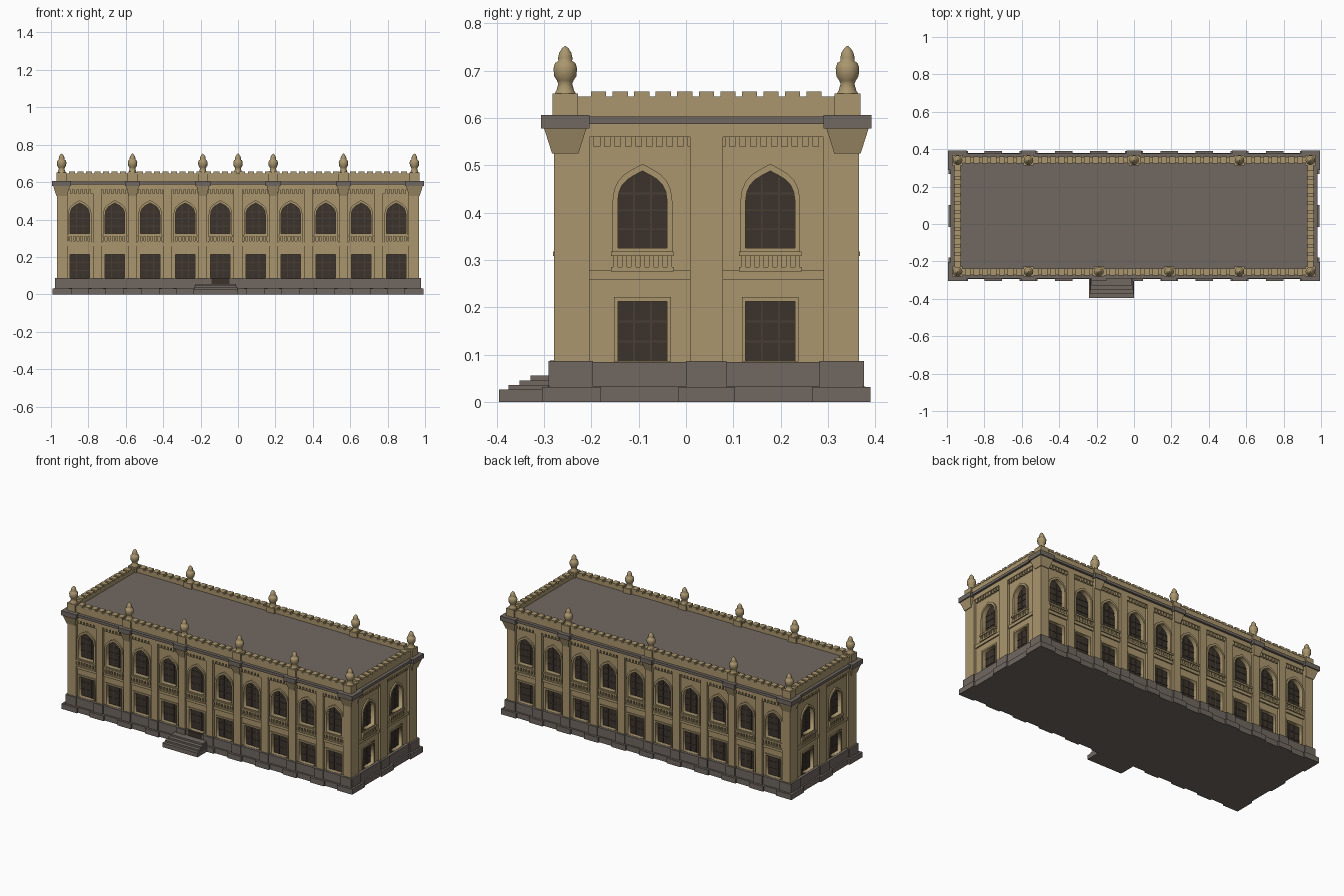
import bpy, bmesh, math
from mathutils import Matrix, Vector

if "Cube" in bpy.data.objects:
    bpy.data.objects.remove(bpy.data.objects["Cube"])

HX, HY, CY = 0.967, 0.322, 0.043      # half sizes of the building and its y centre
PITCH = 0.188                         # spacing of the bays on the long sides


def material(name, rgb):
    m = bpy.data.materials.new(name)
    m.diffuse_color = (*rgb, 1)
    m.use_nodes = True
    m.node_tree.nodes["Principled BSDF"].inputs["Base Color"].default_value = m.diffuse_color
    return m


TAN = material("sandstone", (0.40, 0.305, 0.155))
GREY = material("grey stone", (0.165, 0.138, 0.120))
DARK = material("dark glass", (0.045, 0.033, 0.025))
BROWN = material("window bars", (0.065, 0.049, 0.036))

parts = {}


def part(name, mat):
    if name not in parts:
        parts[name] = (bmesh.new(), mat)
    return parts[name][0]


def box(bm, M, u0, u1, v0, v1, w0, w1):
    S = Matrix.Diagonal((u1 - u0, v1 - v0, w1 - w0, 1))
    T = Matrix.Translation(((u0 + u1) / 2, (v0 + v1) / 2, (w0 + w1) / 2))
    return bmesh.ops.create_cube(bm, size=1, matrix=M @ T @ S)["verts"]


def slab_mesh(loops, thick):
    """Flat plate with holes: first loop is the outline, the others are cut out."""
    cu = bpy.data.curves.new("slab", 'CURVE')
    cu.dimensions, cu.fill_mode, cu.extrude = '2D', 'BOTH', thick / 2
    for pts in loops:
        sp = cu.splines.new('POLY')
        sp.points.add(len(pts) - 1)
        for p, (x, y) in zip(sp.points, pts):
            p.co = (x, y, 0, 1)
        sp.use_cyclic_u = True
    ob = bpy.data.objects.new("slab", cu)
    bpy.context.collection.objects.link(ob)
    dg = bpy.context.evaluated_depsgraph_get()
    me = bpy.data.meshes.new_from_object(ob.evaluated_get(dg))
    bpy.data.objects.remove(ob)
    bpy.data.curves.remove(cu)
    return me


def add_mesh(bm, me, M):
    n = len(bm.verts)
    bm.from_mesh(me)
    bm.verts.ensure_lookup_table()
    bmesh.ops.transform(bm, matrix=M, verts=bm.verts[n:])


def rect(u, a, v0, v1):
    return [(u - a, v0), (u + a, v0), (u + a, v1), (u - a, v1)]


def arch(u, a, v0, spring, top):
    """Pointed window with rounded shoulders."""
    h = top - spring
    side = [(1, 0), (0.95, 0.3), (0.82, 0.53), (0.6, 0.72), (0.32, 0.86), (0, 1)]
    right = [(u + a * x, spring + h * y) for x, y in side]
    left = [(u - a * x, spring + h * y) for x, y in reversed(side[:-1])]
    return [(u - a, v0), (u + a, v0)] + right + left


A = 0.052                              # half width of a window
ARCH_FRAME = slab_mesh([arch(0, A + 0.011, 0.318, 0.425, 0.503), arch(0, A, 0.325, 0.425, 0.488)], 0.022)
LOW_FRAME = slab_mesh([rect(0, A + 0.008, 0.086, 0.222), rect(0, A, 0.087, 0.212)], 0.018)


def facade(right, out, half, dist, bays, pilasters, corner, piers, long_side):
    up = Vector((0, 0, 1))
    M = Matrix((right, up, out)).transposed().to_4x4()
    M.translation = Vector((0, CY, 0)) + Vector(out) * dist

    # wall plate pierced by the windows
    e = half - 0.015
    holes = [rect(b, A, 0.087, 0.212) for b in bays] + [arch(b, A, 0.325, 0.425, 0.488) for b in bays]
    wall = slab_mesh([[(-e, 0.03), (e, 0.03), (e, 0.59), (-e, 0.59)]] + holes, 0.02)
    add_mesh(part("walls", TAN), wall, M @ Matrix.Translation((0, 0, -0.025)))

    for b in bays:
        # window surrounds and glazing bars
        frames = part("window_surrounds", TAN)
        add_mesh(frames, ARCH_FRAME, M @ Matrix.Translation((b, 0, -0.017)))
        add_mesh(frames, LOW_FRAME, M @ Matrix.Translation((b, 0, -0.019)))
        bars = part("window_bars", BROWN)
        for v in (0.128, 0.17, 0.365, 0.405, 0.44):
            box(bars, M, b - A, b + A, v - 0.002, v + 0.002, -0.036, -0.031)
        for u in (b - 0.018, b + 0.018):
            for v0, v1 in ((0.087, 0.212), (0.325, 0.475)):
                box(bars, M, u - 0.002, u + 0.002, v0, v1, -0.036, -0.031)
        # small balustrade beneath each arched window
        bal = part("balustrades", TAN)
        box(bal, M, b - 0.066, b + 0.066, 0.308, 0.318, -0.02, 0.002)
        box(bal, M, b - 0.066, b + 0.066, 0.276, 0.285, -0.02, 0.0)
        for i in range(7):
            u = b + (i - 3) * 0.019
            box(bal, M, u - 0.005, u + 0.005, 0.283, 0.31, -0.018, -0.003)

    # bands across the wall
    bands = part("wall_bands", TAN)
    box(bands, M, -e, e, 0.258, 0.278, -0.02, -0.007)
    box(bands, M, -half, half, 0.56, 0.588, -0.03, 0)
    # dentils under the frieze
    dent = part("dentils", TAN)
    n = int((half - corner) / 0.011)
    for i in range(n):
        u = (i - (n - 1) / 2) * 0.022
        box(dent, M, u - 0.007, u + 0.007, 0.54, 0.562, -0.02, -0.004)

    # pilasters with stepped feet
    pil, feet = part("pilasters", TAN), part("plinth_blocks", GREY)
    cols = [(p, w / 2) for p, w in pilasters] + [(s * (half - corner / 2), corner / 2) for s in (-1, 1)]
    for u, a in cols:
        box(pil, M, u - a, u + a, 0.06, 0.575, -0.025, 0)
        box(feet, M, u - a - 0.008, u + a + 0.008, 0, 0.087, -0.03, 0.011)
        box(feet, M, u - a - 0.024, u + a + 0.024, 0, 0.032, -0.03, 0.025)

    # finial piers: cornice block, tapered corbel, pedestal and finial
    ends = [s * (half - 0.024) for s in (-1, 1)] if long_side else []
    for u in list(piers) + ends:
        a = 0.051 if u in ends else 0.04
        w0, w1 = -0.075, 0.027
        box(part("cornice_blocks", GREY), M, u - a, u + a, 0.578, 0.606, w0, w1)
        vs = box(part("corbels", TAN), M, u - a + 0.006, u + a - 0.006, 0.525, 0.579, w0 + 0.006, w1 - 0.006)
        axis = M @ Vector((u, 0, -0.024))
        for v in vs:
            if v.co.z < 0.55:
                v.co.xy = axis.xy + (v.co.xy - axis.xy) * 0.62
        box(part("pedestals", TAN), M, u - 0.027, u + 0.027, 0.6, 0.652, -0.051, 0.003)
        finial(axis)

    # cornice, parapet and merlons
    box(part("cornice", GREY), M, -half - 0.013, half + 0.013, 0.587, 0.603, -0.05, 0.013)
    par = part("parapet", TAN)
    box(par, M, -half + 0.006, half - 0.006, 0.6, 0.645, -0.04, -0.006)
    n = int((half - 0.05) * 2 / 0.0455)
    for i in range(n):
        u = (i - (n - 1) / 2) * 0.0455
        vs = box(par, M, u - 0.016, u + 0.016, 0.643, 0.656, -0.042, -0.004)


def finial(c):
    """Turned stone bud on top of a pedestal."""
    bm = part("finials", TAN)
    prof = [(0.024, 0.65), (0.019, 0.658), (0.015, 0.672), (0.018, 0.679), (0.024, 0.688), (0.0255, 0.705),
            (0.022, 0.716), (0.015, 0.72), (0.0155, 0.727), (0.013, 0.738), (0.007, 0.747), (0.001, 0.752)]
    n = 14
    rings = [[bm.verts.new((c.x + r * math.cos(t * 2 * math.pi / n), c.y + r * math.sin(t * 2 * math.pi / n), z))
              for t in range(n)] for r, z in prof]
    for a, b in zip(rings, rings[1:]):
        for t in range(n):
            bm.faces.new((a[t], a[(t + 1) % n], b[(t + 1) % n], b[t])).smooth = True
    bm.faces.new(rings[-1])


# four facades
long_bays = [(i - 4.5) * PITCH for i in range(10)]
long_pil = [((i - 4) * PITCH, 0.046) for i in range(9)]
P = PITCH
facade((1, 0, 0), (0, -1, 0), HX, HY, long_bays, long_pil, 0.056, [-3 * P, -P, P, 3 * P], True)
facade((-1, 0, 0), (0, 1, 0), HX, HY, long_bays, long_pil, 0.056, [-3 * P, 0, 3 * P], True)
for s in (1, -1):
    facade((0, s, 0), (s, 0, 0), HY, HX, [-0.135, 0.135], [(0, 0.07)], 0.075, [], False)

# dark interior core seen through the windows, roof and plinth courses
C = Matrix.Translation((0, CY, 0))


def block(name, mat, hx, hy, z0, z1):
    box(part(name, mat), C, -hx, hx, -hy, hy, z0, z1)


block("window_glass", DARK, HX - 0.034, HY - 0.034, 0.05, 0.58)
block("roof", GREY, HX - 0.03, HY - 0.03, 0.581, 0.622)
block("plinth_lower", GREY, HX + 0.014, HY + 0.014, 0, 0.033)
block("plinth_upper", GREY, HX + 0.004, HY + 0.004, 0.001, 0.085)

# entrance door threshold and front steps
I = Matrix.Identity(4)
front = CY - HY
box(part("door_foot", DARK), I, -0.094 - 0.048, -0.094 + 0.048, front - 0.008, front + 0.01, 0.055, 0.088)
for i, (y, z) in enumerate([(-0.395, 0.026), (-0.375, 0.036), (-0.352, 0.046), (-0.328, 0.056)]):
    box(part("front_steps", GREY), I, -0.24 + 0.004 * i, 0 - 0.004 * i, y, front + 0.02, 0, z)

# turn the collected parts into objects
for name, (bm, mat) in parts.items():
    me = bpy.data.meshes.new(name)
    bmesh.ops.recalc_face_normals(bm, faces=bm.faces)
    bm.to_mesh(me)
    bm.free()
    me.materials.clear()
    me.materials.append(mat)
    ob = bpy.data.objects.new(name, me)
    bpy.context.collection.objects.link(ob)
for me in [m for m in bpy.data.meshes if m.users == 0]:
    bpy.data.meshes.remove(me)
